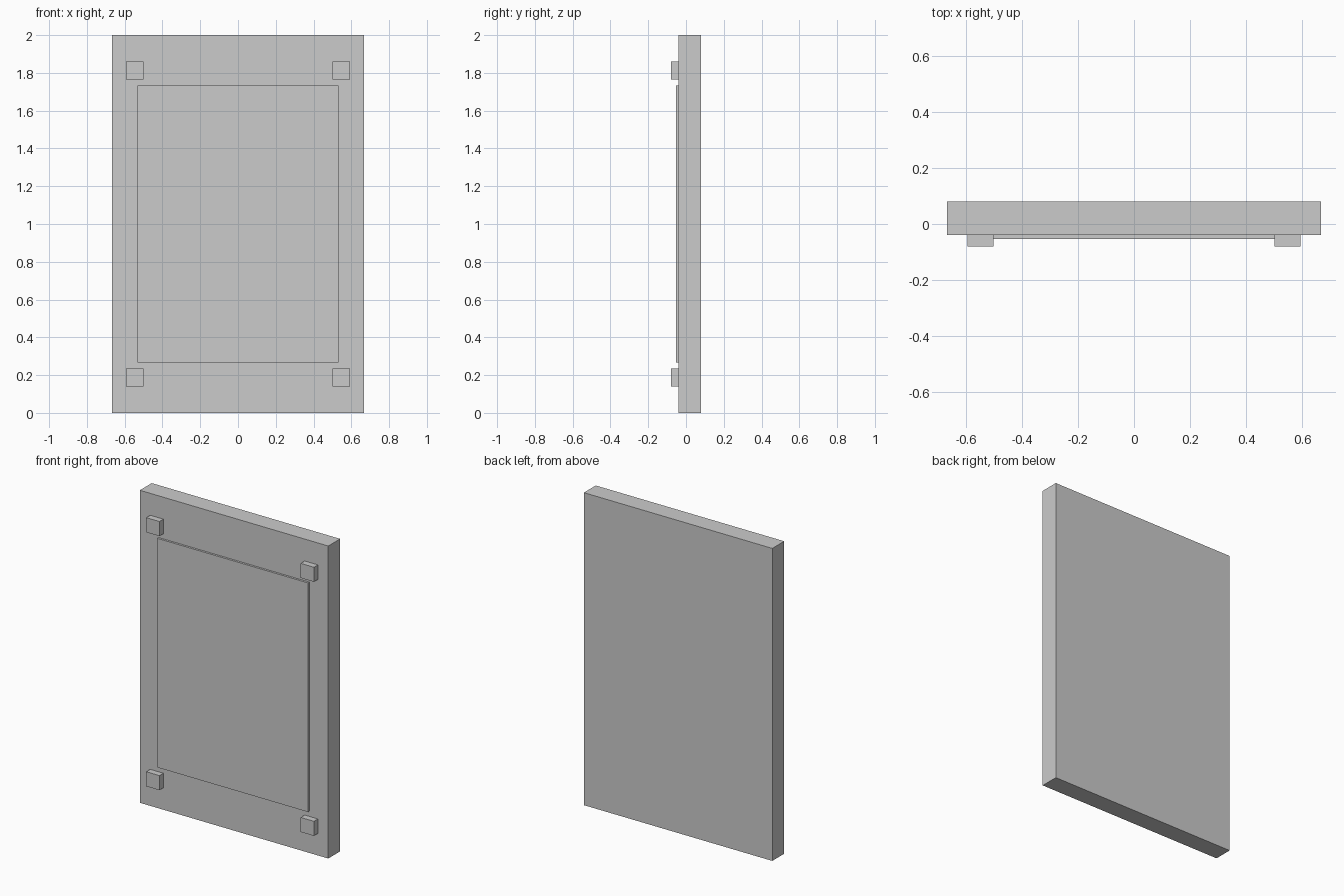
import bpy

if "Cube" in bpy.data.objects:
    bpy.data.objects.remove(bpy.data.objects["Cube"])


def box(name, lo, hi):
    """Box between two opposite corners."""
    bpy.ops.mesh.primitive_cube_add(size=1, location=[(a + b) / 2 for a, b in zip(lo, hi)])
    ob = bpy.context.object
    ob.name = name
    ob.scale = [b - a for a, b in zip(lo, hi)]
    bpy.ops.object.transform_apply(location=False, rotation=False, scale=True)
    return ob


FRONT = -0.04  # front face of the slab

# Main slab
box("slab", (-0.667, FRONT, 0), (0.667, 0.08, 2))

# Thin raised panel on the front
box("front_panel", (-0.533, FRONT - 0.0133, 0.267), (0.533, FRONT, 1.733))

# Square studs at the four corners
HALF = 0.0467
for side, x in (("left", -0.547), ("right", 0.547)):
    for level, z in (("lower", 0.187), ("upper", 1.813)):
        box(f"{level}_{side}_stud", (x - HALF, FRONT - 0.04, z - HALF), (x + HALF, FRONT, z + HALF))
